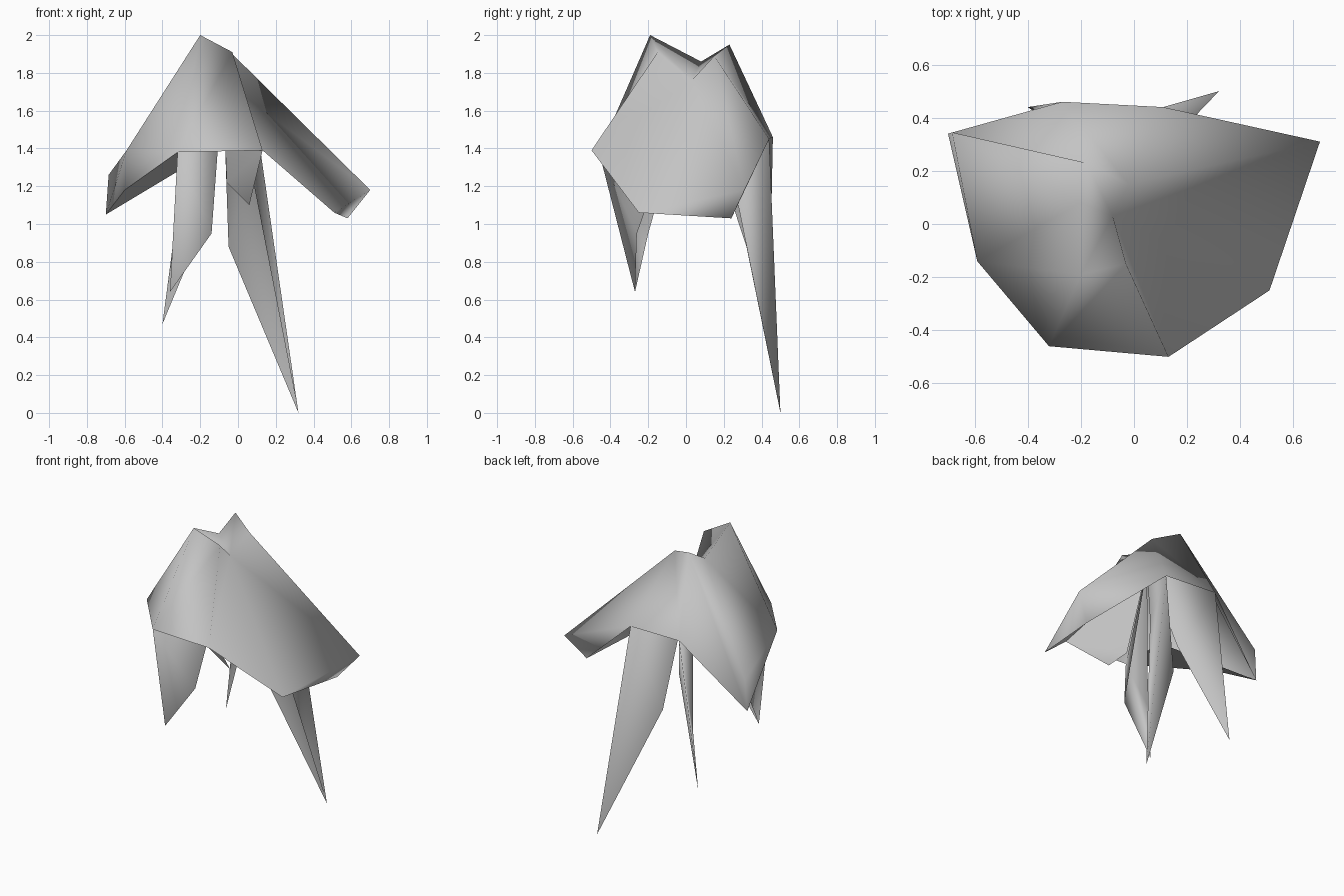
import bpy
import bmesh
import math

if "Cube" in bpy.data.objects:
    bpy.data.objects.remove(bpy.data.objects["Cube"])

grey = bpy.data.materials.new("pale_grey")
grey.diffuse_color = (0.55, 0.55, 0.55, 1)
grey.use_nodes = True
grey.node_tree.nodes["Principled BSDF"].inputs["Base Color"].default_value = grey.diffuse_color

# Named corners of the draped canopy
pts = {
    # gathered top
    "dimple": (-0.08, 0.03, 1.76),
    "peak_front_l": (-0.20, -0.19, 2.00),
    "peak_front_r": (-0.03, -0.15, 1.91),
    "peak_back_r": (-0.02, 0.15, 1.89),
    "peak_back_l": (-0.18, 0.23, 1.95),
    "notch": (-0.20, 0.08, 1.86),
    # lower rim
    "front_r": (0.13, -0.50, 1.39),
    "right_a": (0.51, -0.25, 1.06),
    "right_b": (0.58, 0.24, 1.03),
    "right_c": (0.70, 0.31, 1.18),
    "back_r": (0.11, 0.44, 1.45),
    "back_l": (-0.27, 0.46, 1.46),
    "left_low": (-0.70, 0.34, 1.05),
    "left_up": (-0.685, 0.345, 1.26),
    "left_front": (-0.59, -0.14, 1.39),
    "front_l": (-0.32, -0.46, 1.38),
    # turned-in hem
    "left_in": (-0.60, 0.10, 1.18),
    "lining": (-0.25, -0.05, 1.32),
}


def sheet(name, faces, flip=False):
    """Join faces given as tuples of corners into one smooth-shaded sheet."""
    bm = bmesh.new()
    seen = {}
    for face in faces:
        vs = []
        for p in face:
            co = pts[p] if isinstance(p, str) else p
            if co not in seen:
                seen[co] = bm.verts.new(co)
            vs.append(seen[co])
        bm.faces.new(vs)
    quads = [f for f in bm.faces if len(f.verts) > 3]
    bmesh.ops.triangulate(bm, faces=quads)
    bmesh.ops.recalc_face_normals(bm, faces=bm.faces)
    if flip:
        bmesh.ops.reverse_faces(bm, faces=bm.faces)
    mesh = bpy.data.meshes.new(name)
    bm.to_mesh(mesh)
    bm.free()
    mesh.materials.append(grey)
    ob = bpy.data.objects.new(name, mesh)
    bpy.context.collection.objects.link(ob)
    bpy.ops.object.select_all(action='DESELECT')
    bpy.context.view_layer.objects.active = ob
    ob.select_set(True)
    bpy.ops.object.shade_smooth_by_angle(angle=math.radians(150))
    return ob


# Canopy: four drooping panels, sunken gathered top and turned-in left hem
sheet("canopy", [
    ("peak_front_l", "peak_front_r", "front_r", "front_l"),
    ("peak_front_r", "front_r", "dimple"),
    ("dimple", "front_r", "right_a"),
    ("dimple", "right_a", "right_c"),
    ("right_a", "right_b", "right_c"),
    ("right_b", "back_r", "right_c"),
    ("dimple", "right_c", "peak_back_r"),
    ("peak_back_r", "right_c", "back_r"),
    ("peak_back_r", "back_r", "back_l", "peak_back_l"),
    ("peak_back_l", "back_l", "left_low"),
    ("peak_back_l", "left_low", "left_up"),
    ("peak_back_l", "left_up", "notch"),
    ("notch", "left_up", "left_front"),
    ("left_up", "left_low", "left_front"),
    ("notch", "left_front", "peak_front_l"),
    ("peak_front_l", "left_front", "front_l"),
    ("front_l", "left_front", "left_in"),
    ("left_front", "left_low", "left_in"),
    ("dimple", "peak_front_l", "peak_front_r"),
    ("dimple", "notch", "peak_front_l"),
    ("dimple", "peak_back_l", "notch"),
    ("dimple", "peak_back_r", "peak_back_l"),
])

# Inner lining behind the left hem
sheet("left_lining", [
    ("left_low", "left_in", "lining"),
    ("left_in", "front_l", "lining"),
])

# Hanging folds: rim corner, tip, inner corner, crease of the second layer
folds = {
    "front_left_fold": ("front_l", (-0.36, -0.27, 0.64), (-0.14, -0.26, 0.95), (-0.28, -0.20, 0.95)),
    "back_left_fold": ("back_l", (-0.40, 0.44, 0.47), (-0.13, 0.26, 1.12), (-0.345, 0.42, 0.87)),
    "back_right_fold": ("back_r", (0.32, 0.50, 0.0), (-0.05, 0.32, 0.88), (0.08, 0.25, 1.23)),
    "front_right_fold": ("front_r", (0.06, -0.17, 1.10), (-0.06, -0.14, 1.22), None),
}
for name, (rim, tip, inner, crease) in folds.items():
    faces = [(rim, tip, inner), (rim, inner, "dimple")]
    if crease:
        faces += [(rim, crease, tip), (rim, "dimple", crease)]
    sheet(name, faces, flip=True)
